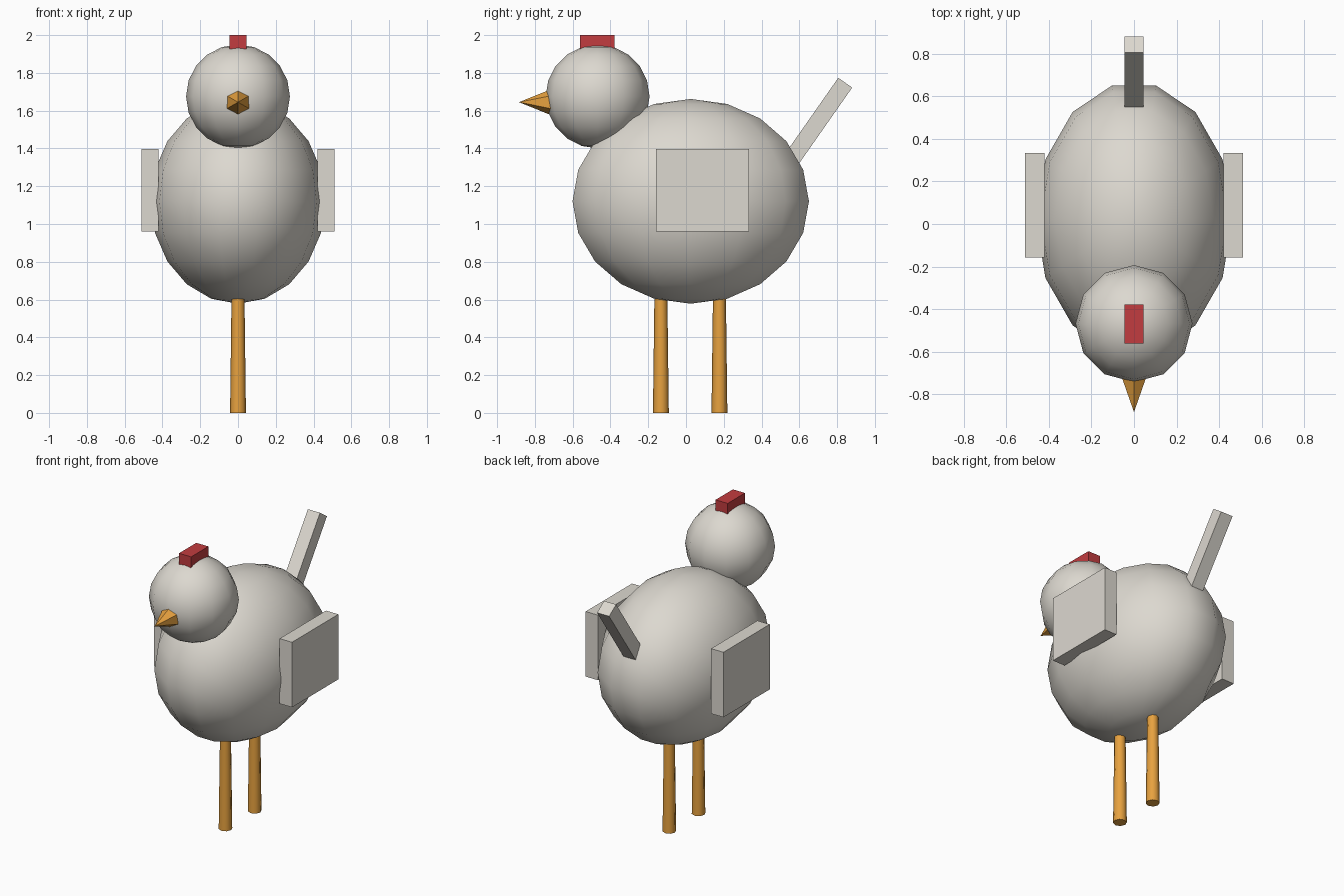
import bpy, math
from mathutils import Vector

cube = bpy.data.objects.get("Cube")
if cube:
    bpy.data.objects.remove(cube, do_unlink=True)


def material(name, rgb):
    mat = bpy.data.materials.new(name)
    mat.use_nodes = True
    color = (*rgb, 1.0)
    mat.diffuse_color = color
    bsdf = mat.node_tree.nodes["Principled BSDF"]
    bsdf.inputs["Base Color"].default_value = color
    bsdf.inputs["Roughness"].default_value = 0.8
    return mat


feathers = material("pale feathers", (0.72, 0.69, 0.63))
orange = material("orange", (0.80, 0.36, 0.05))
red = material("red", (0.54, 0.045, 0.05))


def finish(name, mat, smooth_angle=None):
    obj = bpy.context.object
    obj.name = obj.data.name = name
    obj.data.materials.append(mat)
    bpy.ops.object.transform_apply(location=False, rotation=True, scale=True)
    if smooth_angle:
        bpy.ops.object.shade_smooth_by_angle(angle=math.radians(smooth_angle))
    return obj


def ball(name, segments, location, radii, mat):
    bpy.ops.mesh.primitive_uv_sphere_add(
        segments=segments, ring_count=10, radius=1, location=location)
    bpy.context.object.scale = radii
    return finish(name, mat, 60)


def box(name, low, high, mat, tilt=0):
    low, high = Vector(low), Vector(high)
    bpy.ops.mesh.primitive_cube_add(
        size=1, location=(low + high) / 2, rotation=(tilt, 0, 0))
    bpy.context.object.scale = high - low
    return finish(name, mat)


# Body: its widest vertices lie on the x axis
body = ball("body", 14, (0, 0.025, 1.12), (0.642, 0.462, 0.542), feathers)
# The sphere starts with a vertex on y, so turn it a quarter
body.rotation_euler.z = math.pi / 2
bpy.ops.object.transform_apply(location=False, rotation=True, scale=False)

# Head, beak and comb
ball("head", 12, (0, -0.468, 1.675), (0.275, 0.275, 0.275), feathers)
bpy.ops.mesh.primitive_cone_add(
    vertices=6, radius1=0.074, radius2=0, depth=0.183,
    location=(0, -0.7925, 1.645), rotation=(math.pi / 2, 0, 0))
finish("beak", orange)
box("comb", (-0.045, -0.562, 1.9), (0.045, -0.378, 2.0), red)

# Wings
for side, name in ((1, "left_wing"), (-1, "right_wing")):
    inner, outer = sorted((side * 0.42, side * 0.512))
    box(name, (inner, -0.158, 0.96), (outer, 0.334, 1.397), feathers)

# Tail: a bar leaning backwards out of the body
tilt = math.radians(-35)
length = 0.55
tip = Vector((0, 0.843, 1.748))
middle = tip - Vector((0, -math.sin(tilt), math.cos(tilt))) * length / 2
half = Vector((0.045, 0.045, length / 2))
box("tail", middle - half, middle + half, feathers, tilt)

# Legs: one behind the other, slightly wider at the foot
for name, y in (("front_leg", -0.133), ("back_leg", 0.177)):
    bpy.ops.mesh.primitive_cone_add(
        vertices=8, radius1=0.042, radius2=0.034, depth=0.64,
        location=(0, y, 0.32))
    finish(name, orange, 50)
